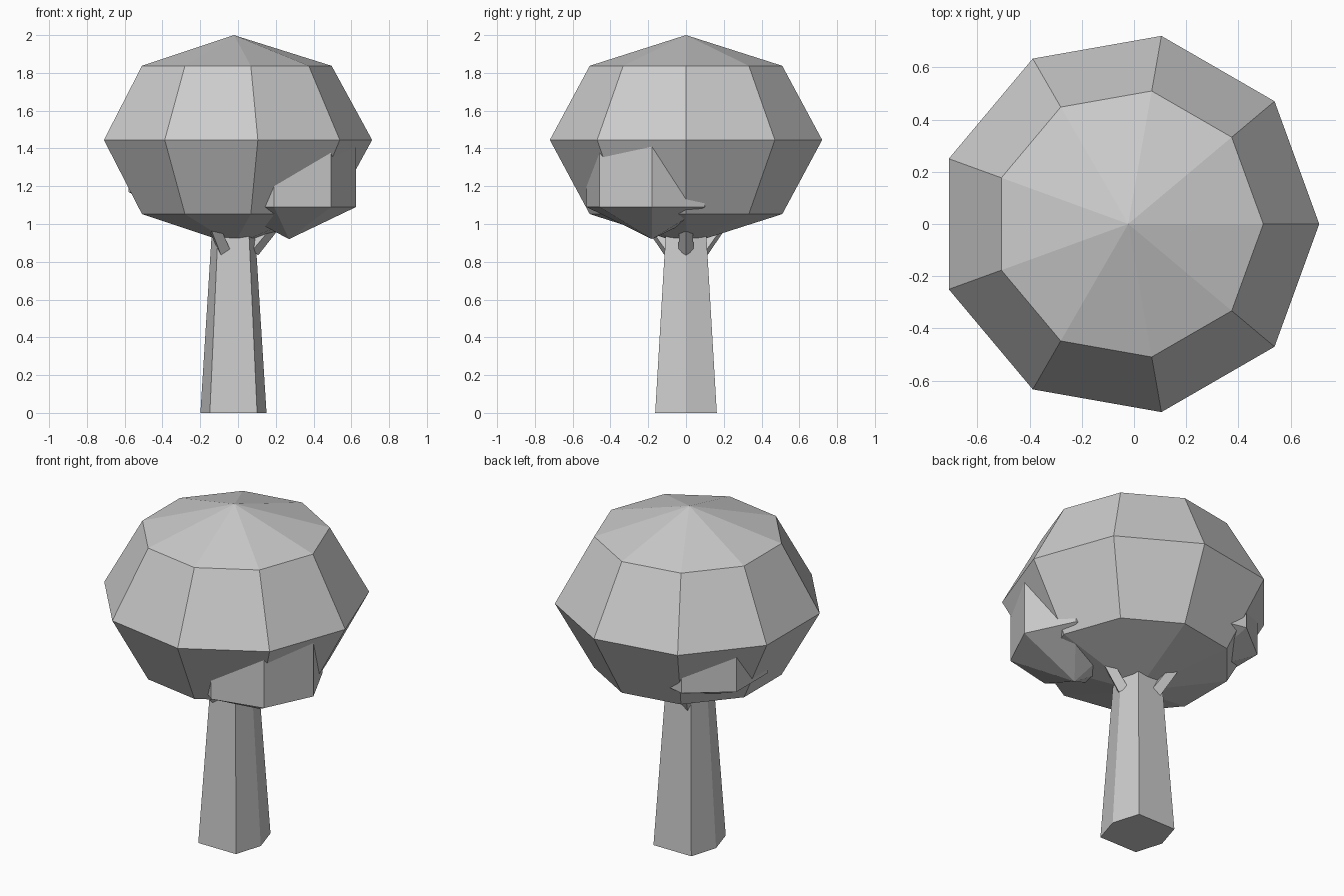
import bpy, bmesh
from math import sin, cos, pi, radians
from mathutils import Vector

if "Cube" in bpy.data.objects:
    bpy.data.objects.remove(bpy.data.objects["Cube"])


def loft(name, rings):
    """Skin a stack of rings; a ring of one point becomes a pole."""
    bm = bmesh.new()
    vr = [[bm.verts.new(p) for p in r] for r in rings]
    for a, b in zip(vr, vr[1:]):
        n = max(len(a), len(b))
        for i in range(n):
            j = (i + 1) % n
            if len(a) == 1:
                bm.faces.new((a[0], b[j], b[i]))
            elif len(b) == 1:
                bm.faces.new((a[i], a[j], b[0]))
            else:
                bm.faces.new((a[i], a[j], b[j], b[i]))
    for r in (vr[0], vr[-1]):
        if len(r) > 2:
            bm.faces.new(r)
    bmesh.ops.recalc_face_normals(bm, faces=bm.faces)
    me = bpy.data.meshes.new(name)
    bm.to_mesh(me)
    bm.free()
    ob = bpy.data.objects.new(name, me)
    bpy.context.collection.objects.link(ob)
    return ob


def ball(name, center, radius, height, segs, steps):
    """Low-poly ellipsoid with its first vertex on +x."""
    cx, cy, cz = center
    rings = []
    for k in range(steps + 1):
        t = pi * k / steps
        z, r = cz - height * cos(t), radius * sin(t)
        if k in (0, steps):
            rings.append([(cx, cy, z)])
        else:
            rings.append([(cx + r * cos(2 * pi * i / segs),
                           cy + r * sin(2 * pi * i / segs), z) for i in range(segs)])
    return loft(name, rings)


# Foliage: main crown and two smaller clumps
ball("main_crown", (-0.022, 0, 1.445), 0.732, 0.555, 9, 4)
ball("front_clump", (0.27, -0.18, 1.26), 0.41, 0.34, 7, 3)
ball("back_clump", (-0.27, 0.20, 1.33), 0.397, 0.32, 7, 3)

# Tapered six-sided trunk
CX = -0.024
section = [(0.175, 0), (0.125, 0.163), (-0.125, 0.163),
           (-0.175, 0), (-0.125, -0.163), (0.125, -0.163)]
loft("trunk", [[(CX + x * s, y * s, z) for x, y in section]
               for z, s in ((0, 1), (1.0, 0.64))])

# Three short branches slanting up into the crown
for i in range(3):
    a = radians(120 * i)
    out, side = Vector((cos(a), sin(a), 0)), Vector((-sin(a), cos(a), 0))
    axis = (out + Vector((0, 0, 1.2))).normalized()
    up = axis.cross(side)
    start = Vector((CX, 0, 0.86)) + out * 0.10
    rings = []
    for d, r in ((0, 0.04), (0.18, 0.035)):
        c = start + axis * d
        rings.append([c + (side * cos(k * pi / 2) + up * sin(k * pi / 2)) * r
                      for k in range(4)])
    loft(f"branch_{i + 1}", rings)
